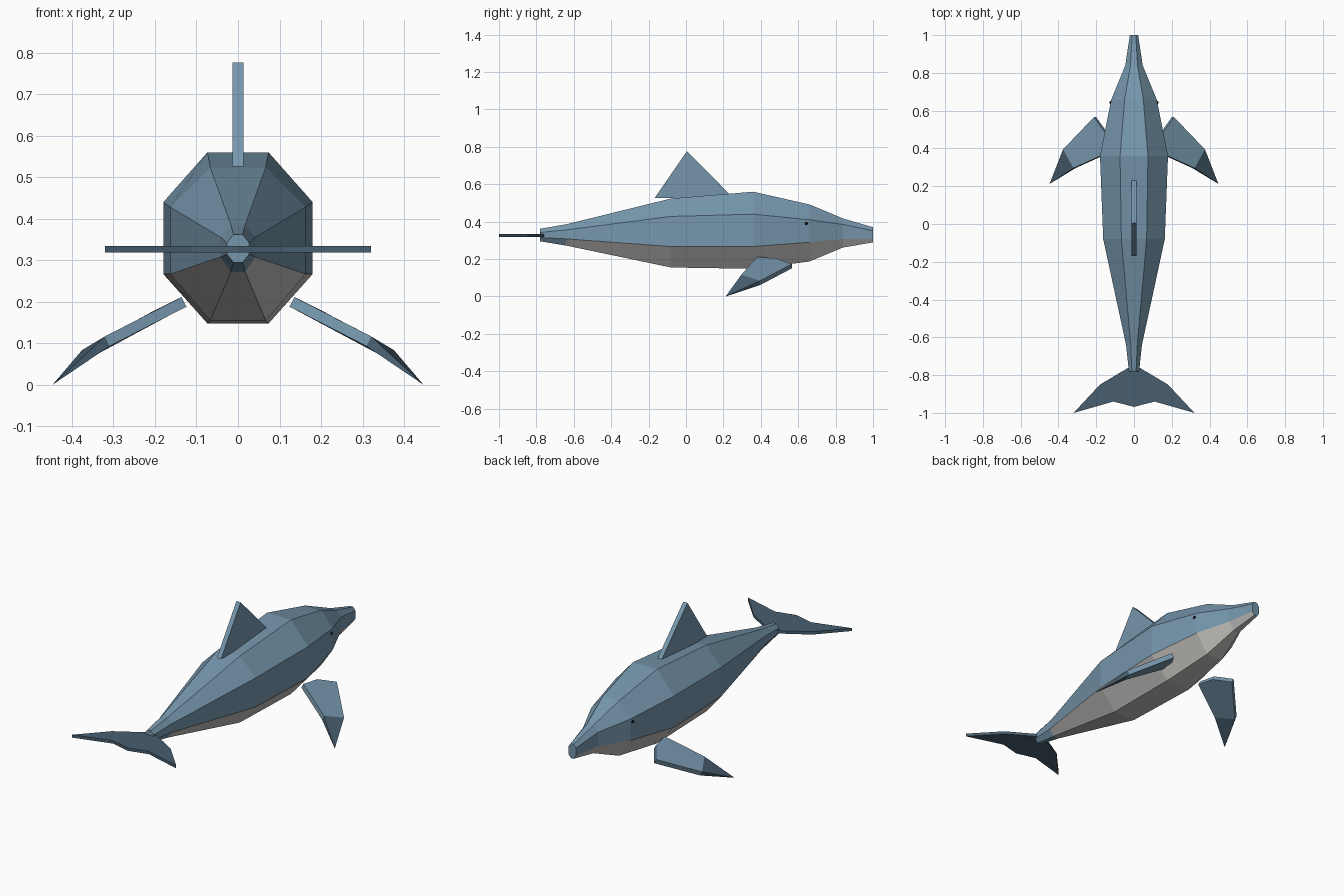
import bpy, bmesh
from mathutils import Vector

cube = bpy.data.objects.get("Cube")
if cube:
    bpy.data.objects.remove(cube, do_unlink=True)


def material(name, rgb):
    m = bpy.data.materials.new(name)
    m.use_nodes = True
    m.diffuse_color = (*rgb, 1)
    m.node_tree.nodes["Principled BSDF"].inputs["Base Color"].default_value = (*rgb, 1)
    return m


blue = material("slate blue", (0.181, 0.305, 0.413))
dark = material("dark blue", (0.065, 0.114, 0.162))
grey = material("belly grey", (0.546, 0.53, 0.51))
black = material("eye black", (0.008, 0.01, 0.012))


def finish(bm, name, *mats):
    bmesh.ops.recalc_face_normals(bm, faces=bm.faces)
    mesh = bpy.data.meshes.new(name)
    bm.to_mesh(mesh)
    bm.free()
    for m in mats:
        mesh.materials.append(m)
    obj = bpy.data.objects.new(name, mesh)
    bpy.context.collection.objects.link(obj)
    return obj


def plate(name, outline, offset, mat):
    """Flat plate: an outline thickened both ways along offset."""
    bm = bmesh.new()
    a, b = ([bm.verts.new(Vector(p) + s * offset) for p in outline] for s in (1, -1))
    bm.faces.new(a)
    bm.faces.new(b[::-1])
    for i in range(len(a)):
        j = (i + 1) % len(a)
        bm.faces.new((a[i], b[i], b[j], a[j]))
    return finish(bm, name, mat)


# Body: eight-sided rings from tail to snout
# y, half width, top, upper side, lower side, bottom
rings = [
    (-0.78, 0.027, 0.362, 0.342, 0.315, 0.295),
    (-0.64, 0.042, 0.386, 0.356, 0.308, 0.272),
    (-0.08, 0.163, 0.524, 0.428, 0.267, 0.155),
    (0.36, 0.18, 0.56, 0.44, 0.267, 0.148),
    (0.66, 0.12, 0.492, 0.41, 0.29, 0.187),
    (0.84, 0.046, 0.417, 0.385, 0.308, 0.262),
    (1.0, 0.022, 0.37, 0.352, 0.307, 0.289),
]
bm = bmesh.new()
loops = []
for y, w, top, up, low, bot in rings:
    n = w * 0.41
    section = [(n, top), (w, up), (w, low), (n, bot), (-n, bot), (-w, low), (-w, up), (-n, top)]
    loops.append([bm.verts.new((x, y, z)) for x, z in section])
for k in range(len(loops) - 1):
    for i in range(8):
        j = (i + 1) % 8
        f = bm.faces.new((loops[k][i], loops[k][j], loops[k + 1][j], loops[k + 1][i]))
        # Underside is grey except on the tail stock
        f.material_index = int(k > 0 and i in (2, 3, 4))
bm.faces.new(loops[0])
bm.faces.new(loops[-1][::-1])
finish(bm, "body", blue, grey)

# Dorsal fin
plate("dorsal_fin", [(0, -0.168, 0.526), (0, 0.005, 0.777), (0, 0.235, 0.545), (0, 0.2, 0.526)],
      Vector((0.013, 0, 0)), blue)

# Tail flukes
half = [(0.02, -0.755), (0.18, -0.85), (0.32, -1.0), (0.11, -0.94)]
outline = half + [(0, -0.968)] + [(-x, y) for x, y in reversed(half)]
plate("tail_flukes", [(x, y, 0.327) for x, y in outline], Vector((0, 0, 0.008)), dark)

# Flippers with dark pointed tips, and eyes
for side, s in (("left", 1), ("right", -1)):
    lift = Vector((0.45 * s, 0, 0.89)) * 0.013
    blade = [(0.206, 0.566, 0.162), (0.145, 0.48, 0.193), (0.13, 0.38, 0.2),
             (0.315, 0.296, 0.105), (0.37, 0.395, 0.072)]
    bm = bmesh.new()
    up, low = ([bm.verts.new(Vector((s * x, y, z)) + d * lift) for x, y, z in blade]
               for d in (1, -1))
    tip = bm.verts.new((s * 0.447, 0.212, 0))
    bm.faces.new(up)
    bm.faces.new(low)
    for i in range(5):
        j = (i + 1) % 5
        if i != 3:
            bm.faces.new((up[i], up[j], low[j], low[i]))
    for tri in ((up[3], up[4]), (up[4], low[4]), (low[4], low[3]), (low[3], up[3])):
        bm.faces.new((*tri, tip)).material_index = 1
    finish(bm, side + "_flipper", blue, dark)

    bm = bmesh.new()
    bmesh.ops.create_icosphere(bm, subdivisions=1, radius=0.01)
    bmesh.ops.translate(bm, verts=bm.verts, vec=(s * 0.121, 0.643, 0.39))
    finish(bm, side + "_eye", black)
